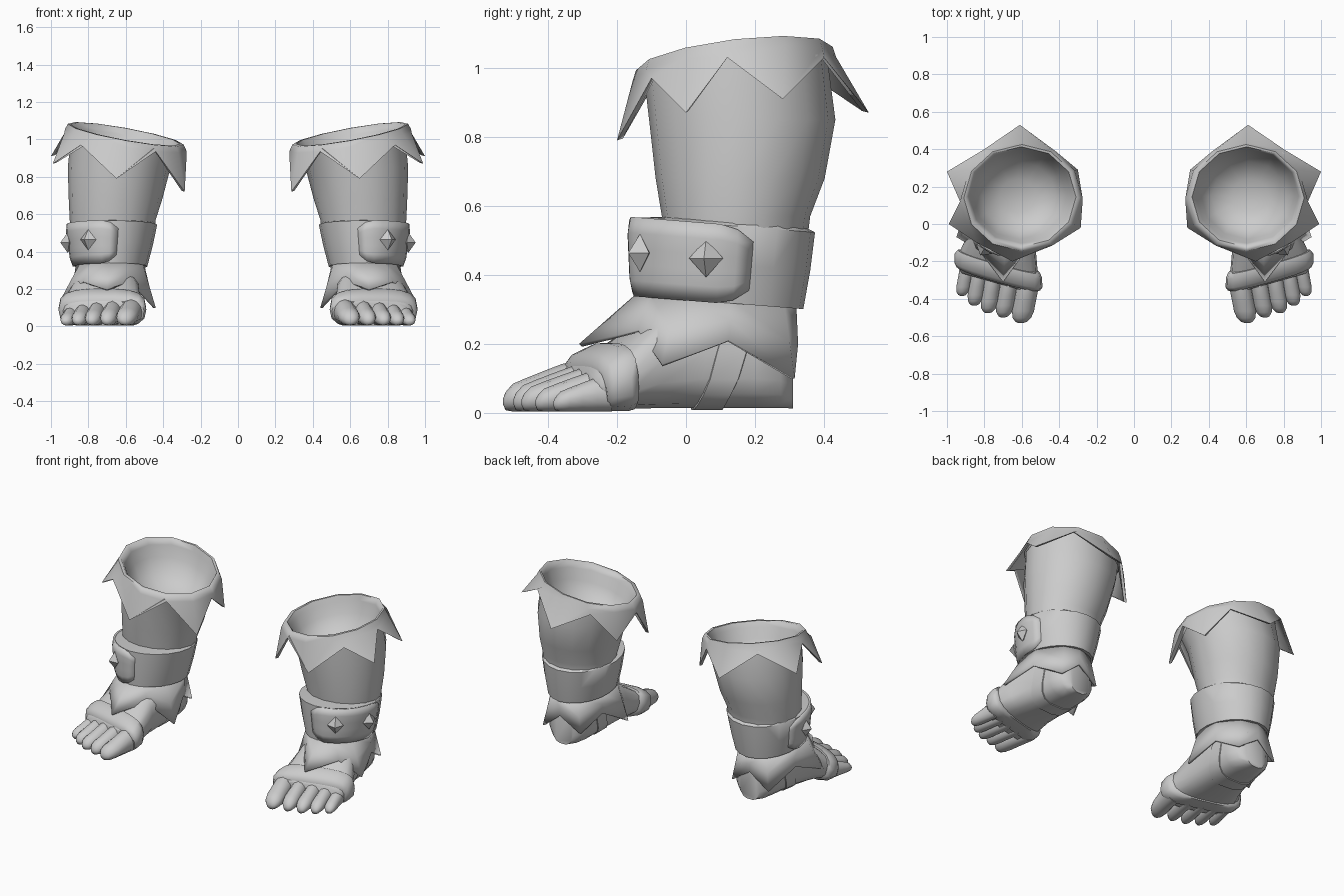
import bpy, bmesh
from math import sin, cos, pi, atan2, radians
from mathutils import Vector

if "Cube" in bpy.data.objects:
    bpy.data.objects.remove(bpy.data.objects["Cube"])


def finish(name, verts, faces, angle=40, thick=0):
    """Make one part for the +x leg and mirror it to the other leg."""
    me = bpy.data.meshes.new(name)
    me.from_pydata(verts, [], faces)
    bm = bmesh.new()
    bm.from_mesh(me)
    bmesh.ops.recalc_face_normals(bm, faces=bm.faces)
    bm.to_mesh(me)
    bm.free()
    ob = bpy.data.objects.new(name, me)
    bpy.context.collection.objects.link(ob)
    if thick:
        s = ob.modifiers.new("thickness", 'SOLIDIFY')
        s.thickness = thick
        s.offset = -1
    ob.modifiers.new("other_leg", 'MIRROR').use_mirror_merge = False
    bpy.ops.object.select_all(action='DESELECT')
    ob.select_set(True)
    bpy.context.view_layer.objects.active = ob
    if angle:
        bpy.ops.object.shade_smooth_by_angle(angle=radians(angle))
    return ob


def loft(name, rings, cap0=False, cap1=False, angle=50, thick=0):
    n = len(rings[0])
    verts = [tuple(p) for r in rings for p in r]
    faces = [(i*n+j, i*n+(j+1) % n, (i+1)*n+(j+1) % n, (i+1)*n+j)
             for i in range(len(rings)-1) for j in range(n)]
    if cap0:
        faces.append(tuple(range(n)))
    if cap1:
        faces.append(tuple(range(len(verts)-n, len(verts))))
    return finish(name, verts, faces, angle, thick)


def oval(cx, cy, rx, ry, zf, angles):
    pts = []
    for a in angles:
        x, y = cx+rx*cos(a), cy+ry*sin(a)
        pts.append((x, y, zf(x, y)))
    return pts


def turn(n):
    return [2*pi*i/n for i in range(n)]


def rim(drop=0):
    return lambda x, y: 1.03 + .18*(x-.6) + .12*(y-.13) - drop


def level(z, slope=0):
    return lambda x, y: z + slope*(y-.1)


# shaft
A = turn(16)
loft("boot_shaft", [oval(.67, .145, .225, .21, level(.53), A),
                    oval(.67, .145, .23, .215, level(.57), A),
                    oval(.655, .157, .25, .245, level(.68), A),
                    oval(.635, .163, .275, .27, level(.85), A),
                    oval(.605, .145, .285, .265, rim(.04), A)])

# folded cuff with six hanging points and a hollow top
A = turn(12)
hem = [(.93, .12, 1.03), (1.0, .28, .91), (.80, .40, 1.03), (.61, .53, .87),
       (.42, .39, .96), (.30, .29, .78), (.275, .12, .91), (.285, -.02, .72),
       (.45, -.12, .95), (.65, -.20, .79), (.84, -.10, .97), (.99, .0, .87)]
mid = Vector((.61, .14, 0))
hem_in = [mid + Vector(((p[0]-.61)*.95, (p[1]-.14)*.95, p[2]+.005)) for p in hem]
loft("cuff", [oval(.605, .145, .29, .27, rim(.02), A), hem_in, hem,
              oval(.6, .14, .325, .295, rim(.035), A),
              oval(.6, .14, .31, .285, rim(.004), A),
              oval(.603, .145, .293, .268, rim(.004), A),
              oval(.605, .15, .275, .253, rim(.04), A),
              oval(.61, .15, .25, .232, rim(.11), A),
              oval(.615, .15, .2, .185, rim(.19), A),
              oval(.62, .15, .1, .09, rim(.24), A)], cap1=True, angle=65)


# ankle band, its top ledge closing onto the shaft
def band(a, t, off=0):
    x = .68 - .01*t + (.195+.043*t+off)*cos(a)
    y = .095 + .012*t + (.245+.022*t+off)*sin(a)
    return (x, y, .32 + .225*t - .08*(y-.1))


A = turn(20)
loft("ankle_band", [oval(.68, .095, .16, .2, level(.325, -.08), A),
                    [band(a, 0) for a in A],
                    [band(a, .5, .003) for a in A], [band(a, 1) for a in A],
                    oval(.67, .145, .222, .207, level(.555, -.08), A)])

# raised pad on the band, thin at its edges
cols, rows = 12, 6
verts = []
for i in range(cols):
    u = i/(cols-1)
    half = .51 * (.62 if i in (0, cols-1) else .9 if i in (1, cols-2) else 1)
    rise = .003 if i in (0, cols-1) else .012 if i in (1, cols-2) else .018
    for j in range(rows):
        edge = .45 if j in (0, rows-1) else 1
        verts.append(band(radians(-98+118*u), .5+half*(2*j/(rows-1)-1), rise*edge))
faces = [(i*rows+j, (i+1)*rows+j, (i+1)*rows+j+1, i*rows+j+1)
         for i in range(cols-1) for j in range(rows-1)]
finish("band_pad", verts, faces, thick=.012)

# studs
for k, deg in enumerate((-58, -9)):
    a = radians(deg)
    c = Vector(band(a, .555, .02))
    out, side, up = Vector((cos(a), sin(a), 0)), Vector((-sin(a), cos(a), 0)), Vector((0, 0, 1))
    v = [c+side*.05, c+up*.055, c-side*.05, c-up*.055, c+out*.04, c-out*.04]
    finish("stud_%d" % (k+1), [tuple(p) for p in v],
           [(i, (i+1) % 4, e) for i in range(4) for e in (4, 5)], angle=0)

# ragged ankle skirt
tips = [(.95, -.07, .14), (.885, .125, .21), (.82, .315, .10), (.69, .325, .2),
        (.55, .31, .11), (.50, .15, .2), (.44, -.03, .10), (.57, -.13, .24),
        (.70, -.31, .2), (.83, -.14, .24)]
B = [atan2(p[1]-.09, p[0]-.68) for p in tips]
top = oval(.68, .09, .19, .23, level(.33, -.08), B)
middle = [tuple(.5*(p+q) for p, q in zip(a, b)) for a, b in zip(top, tips)]
loft("ankle_skirt", [top, middle, tips], angle=70, thick=.012)

# foot
SECTIONS = [(-.32, .725, .2, .12), (-.29, .725, .213, .145), (-.22, .725, .212, .18),
            (-.1, .71, .185, .28), (.05, .69, .165, .33), (.2, .68, .15, .33),
            (.275, .68, .125, .31), (.31, .68, .075, .25)]


def foot(y, a, grow=0):
    y = max(SECTIONS[0][0], min(SECTIONS[-1][0], y))
    for s, e in zip(SECTIONS, SECTIONS[1:]):
        if y <= e[0]:
            break
    f = (y-s[0])/(e[0]-s[0])
    xc, w, h = (s[i]+f*(e[i]-s[i]) for i in (1, 2, 3))
    power = lambda v: (1 if v >= 0 else -1)*abs(v)**.7
    x = xc + (w+grow)*power(cos(a))
    z = .012 + h/2 + (h/2+grow)*power(sin(a))
    skew = .28*min(1, max(0, (.1-y)/.3))
    return (x, y + skew*(x-.72), max(z, .006))


A = turn(18)
loft("foot", [[foot(s[0], a) for a in A] for s in SECTIONS], True, True)

# strap across the toes
loft("toe_strap", [[foot(y - .02*sin(a), a, g) for a in A] for y, g in
                   ((-.295, -.01), (-.295, .012), (-.275, .022), (-.225, .022),
                    (-.2, .012), (-.195, -.01))], angle=60)

# slanted heel strap
loft("heel_strap", [[foot(y+.07*sin(a), a, g) for a in A] for y, g in
                    ((.085, -.01), (.09, .005), (.175, .005), (.18, -.01))])

# toes, high at the root and sloping down to the tip
A = turn(12)
for k, (x, tip, w, h) in enumerate([(.605, -.53, .06, .1), (.7, -.5, .05, .095),
                                    (.782, -.477, .048, .09), (.855, -.437, .045, .083),
                                    (.92, -.385, .04, .073)]):
    root = -.27 + .28*(x-.72)
    rx = .725 + (x-.762)*1.03
    rings = []
    for u, sw, zt in ((0, 1, 1.5), (.25, 1, 1.42), (.5, .98, 1.2), (.72, .98, 1),
                      (.88, .82, .84), (.97, .5, .6), (1, .2, .42)):
        y, cx = root + u*(tip-root), rx + u*(x-rx)
        zb = .004 + (.02 if u == 1 else .004 if u > .9 else 0)
        zc, rz = (h*zt+zb)/2, (h*zt-zb)/2
        rings.append([(cx+w*sw*cos(a), y, zc+rz*sin(a)) for a in A])
    loft("toe_%d" % (k+1), rings, True, True, angle=60)
